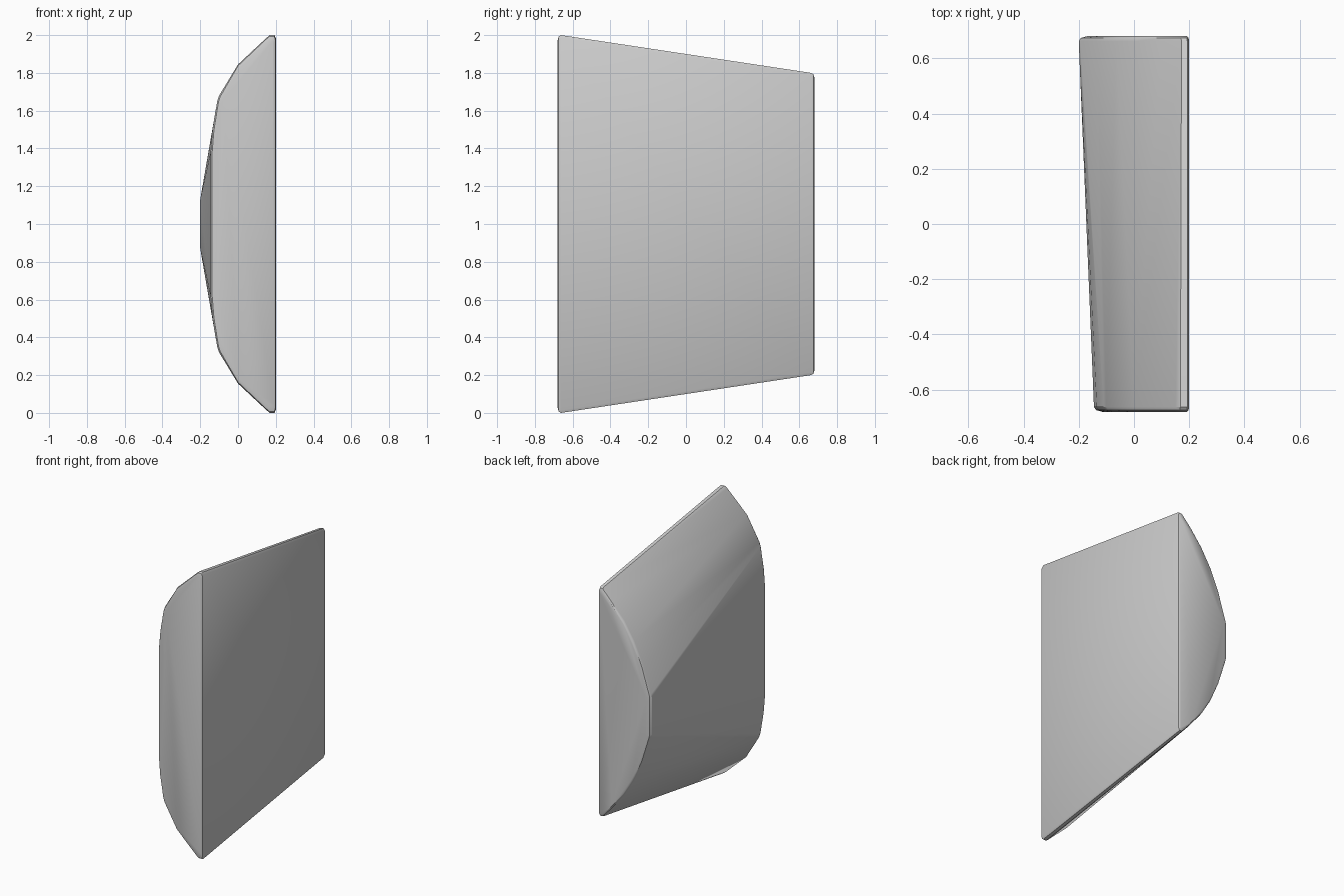
import bpy, bmesh

if "Cube" in bpy.data.objects:
    bpy.data.objects.remove(bpy.data.objects["Cube"])

# Half profiles as (x, half height about z = 1)
FRONT = [(0.2, 0.985), (0.193, 1.0), (0.168, 1.0), (0.15, 0.985), (0.0, 0.845),
         (-0.1, 0.68), (-0.11, 0.65), (-0.135, 0.5), (-0.145, 0.38)]
BACK = [(0.2, 0.785), (0.193, 0.8), (0.172, 0.798), (0.1, 0.722), (0.01, 0.61),
        (-0.065, 0.49), (-0.135, 0.335), (-0.195, 0.15), (-0.2, 0.13)]
# Rounded end rims: (distance from the end, inset)
RIM = [(0.0, 0.03), (0.006, 0.008), (0.018, 0.0)]


def add_end(bm, profile, side):
    xs = [p[0] for p in profile]
    mid, half = (max(xs) + min(xs)) / 2, (max(xs) - min(xs)) / 2
    for depth, inset in RIM:
        for x, h in profile:
            k = 0.3 if x > mid else 1.0
            px = mid + (x - mid) * (1 - k * inset / half)
            ph = h * (1 - inset)
            for s in (-1, 1):
                bm.verts.new((px, side * (0.68 - depth), 1 + s * ph))


# Tapered half-round cushion: hull between the two end profiles
bm = bmesh.new()
add_end(bm, FRONT, -1)
add_end(bm, BACK, 1)
res = bmesh.ops.convex_hull(bm, input=bm.verts[:])
junk = {g for g in res["geom_interior"] + res["geom_unused"]
        if isinstance(g, bmesh.types.BMVert)}
bmesh.ops.delete(bm, geom=list(junk), context='VERTS')
bmesh.ops.dissolve_limit(bm, angle_limit=0.01, verts=bm.verts[:], edges=bm.edges[:])
bmesh.ops.recalc_face_normals(bm, faces=bm.faces[:])

mesh = bpy.data.meshes.new("tapered_cushion")
bm.to_mesh(mesh)
bm.free()
obj = bpy.data.objects.new("tapered_cushion", mesh)
bpy.context.collection.objects.link(obj)
bpy.context.view_layer.objects.active = obj
obj.select_set(True)
bpy.ops.object.shade_smooth_by_angle(angle=0.5)
